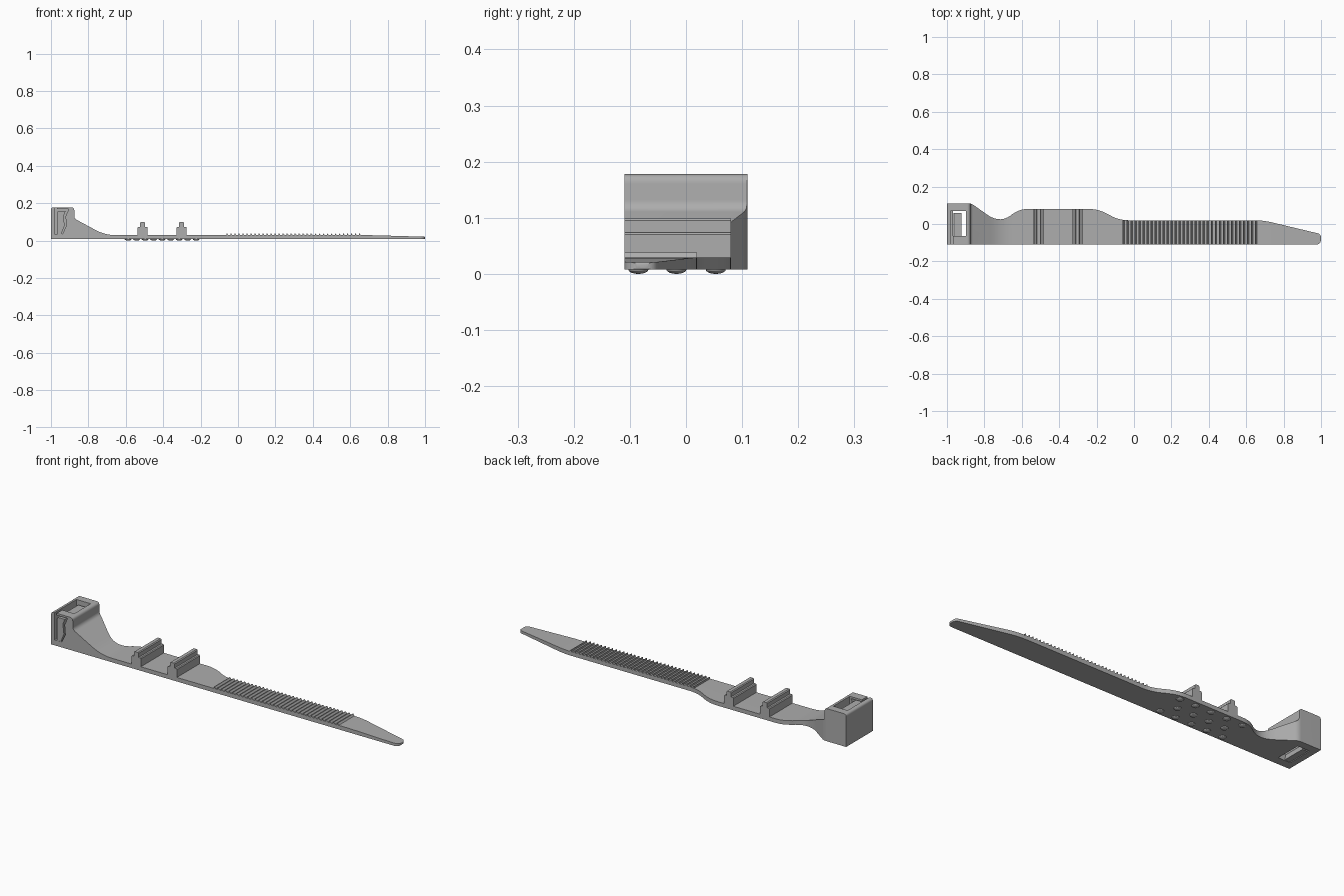
import bpy, bmesh
from mathutils import Vector, Matrix

cube = bpy.data.objects.get("Cube")
if cube:
    bpy.data.objects.remove(cube, do_unlink=True)

grey = bpy.data.materials.new("plain grey")
grey.use_nodes = True
grey.diffuse_color = (0.42, 0.42, 0.42, 1)
grey.node_tree.nodes["Principled BSDF"].inputs["Base Color"].default_value = grey.diffuse_color

BASE, TOP = 0.008, 0.029      # underside and upper face of the strap
FRONT, BACK = -0.11, 0.11


def rounded(corners, steps=8):
    """Turn (u, v, cut) corners into an outline with softened corners."""
    out = []
    for i, (u, v, cut) in enumerate(corners):
        p = Vector((u, v))
        if not cut:
            out.append(p)
            continue
        before = Vector(corners[i - 1][:2])
        after = Vector(corners[(i + 1) % len(corners)][:2])
        a = p + (before - p).normalized() * cut
        b = p + (after - p).normalized() * cut
        for k in range(steps + 1):
            t = k / steps
            out.append(a * (1 - t) ** 2 + p * 2 * t * (1 - t) + b * t ** 2)
    return out


def finish(name, bm):
    bmesh.ops.recalc_face_normals(bm, faces=bm.faces)
    mesh = bpy.data.meshes.new(name)
    bm.to_mesh(mesh)
    bm.free()
    mesh.materials.append(grey)
    ob = bpy.data.objects.new(name, mesh)
    bpy.context.collection.objects.link(ob)
    return ob


def add_prism(bm, outline, axis, lo, hi):
    """Extrude an outline along y (side profile) or z (plan)."""
    place = (lambda p: (p[0], lo, p[1])) if axis == "y" else (lambda p: (p[0], p[1], lo))
    face = bm.faces.new([bm.verts.new(place(p)) for p in outline])
    moved = bmesh.ops.extrude_face_region(bm, geom=[face])["geom"]
    shift = Vector((0, hi - lo, 0)) if axis == "y" else Vector((0, 0, hi - lo))
    bmesh.ops.translate(bm, vec=shift, verts=[g for g in moved if isinstance(g, bmesh.types.BMVert)])


def prism(name, outline, axis, lo, hi):
    bm = bmesh.new()
    add_prism(bm, outline, axis, lo, hi)
    return finish(name, bm)


def rectangle(u0, u1, v0, v1):
    return [(u0, v0), (u1, v0), (u1, v1), (u0, v1)]


def combine(ob, tool, operation):
    mod = ob.modifiers.new(operation, "BOOLEAN")
    mod.operation, mod.solver, mod.object = operation, "EXACT", tool
    bpy.context.view_layer.objects.active = ob
    bpy.ops.object.modifier_apply(modifier=mod.name)
    bpy.data.objects.remove(tool, do_unlink=True)


def smooth(ob):
    bpy.ops.object.select_all(action="DESELECT")
    ob.select_set(True)
    bpy.context.view_layer.objects.active = ob
    bpy.ops.object.shade_smooth_by_angle(angle=0.5)


# Strap and head: side profile intersected with the plan outline
side = rounded([
    (-1, BASE, 0), (1, BASE, 0.004), (1, 0.021, 0.006), (0.72, TOP, 0.02),
    (-0.71, TOP, 0.06), (-0.875, 0.118, 0.015), (-0.875, 0.178, 0.018), (-1, 0.178, 0.015)])
plan = rounded([
    (-1, FRONT, 0), (1, FRONT, 0.03), (1, -0.054, 0.02), (0.69, 0.02, 0.05),
    (-0.08, 0.02, 0.05), (-0.19, 0.08, 0.05), (-0.62, 0.08, 0.05),
    (-0.71, -0.003, 0.09), (-0.87, BACK, 0.015), (-1, BACK, 0)])
body = prism("strap_and_head", side, "y", -0.2, 0.2)
combine(body, prism("plan_cutter", plan, "z", -0.1, 0.3), "INTERSECT")

# Head openings: through slot, side slit and the window around the catch
combine(body, prism("slot_cutter", rectangle(-0.968, -0.898, -0.065, 0.07), "z", -0.1, 0.3), "DIFFERENCE")
combine(body, prism("slit_cutter", rectangle(-0.98, -0.968, 0.036, 0.3), "y", -0.2, 0.07), "DIFFERENCE")
window = [(-0.969, 0.036), (-0.938, 0.036), (-0.918, 0.08), (-0.922, 0.13),
          (-0.905, 0.168), (-0.969, 0.168)]
combine(body, prism("window_cutter", window, "y", -0.2, -0.06), "DIFFERENCE")
smooth(body)

# Springy catch inside the head
catch = [(-0.966, 0.01), (-0.935, 0.01), (-0.943, 0.04), (-0.927, 0.08), (-0.933, 0.13),
         (-0.922, 0.158), (-0.962, 0.158), (-0.966, 0.15)]
prism("head_catch", catch, "y", -0.109, 0.06)

# Two stepped ribs across the wide pad
for label, x in (("left_rib", -0.302), ("right_rib", -0.51)):
    half = [(0.027, TOP - 0.005), (0.027, 0.07), (0.023, 0.074), (0.0135, 0.074),
            (0.0135, 0.095), (0.009, 0.099)]
    outline = [(x + u, z) for u, z in half] + [(x - u, z) for u, z in reversed(half)]
    prism(label, outline, "y", FRONT, 0.08)

# Ratchet teeth along the tail
bm = bmesh.new()
count, start, end = 34, -0.062, 0.668
pitch = (end - start) / count
for i in range(count):
    x = start + i * pitch
    tooth = [(x, TOP - 0.002), (x + 0.012, TOP - 0.002), (x + 0.004, 0.038), (x, 0.038)]
    add_prism(bm, tooth, "y", FRONT, 0.02)
finish("ratchet_teeth", bm)

# Staggered grip domes on the underside
bm = bmesh.new()
for row, y in enumerate((-0.085, -0.017, 0.053)):
    offset = row % 2
    for k in range(5 - offset):
        x = -0.588 + 0.0455 * (2 * k + offset)
        place = Matrix.Translation((x, y, BASE)) @ Matrix.Diagonal((0.018, 0.018, BASE, 1))
        bmesh.ops.create_uvsphere(bm, u_segments=16, v_segments=8, radius=1, matrix=place)
smooth(finish("grip_domes", bm))
